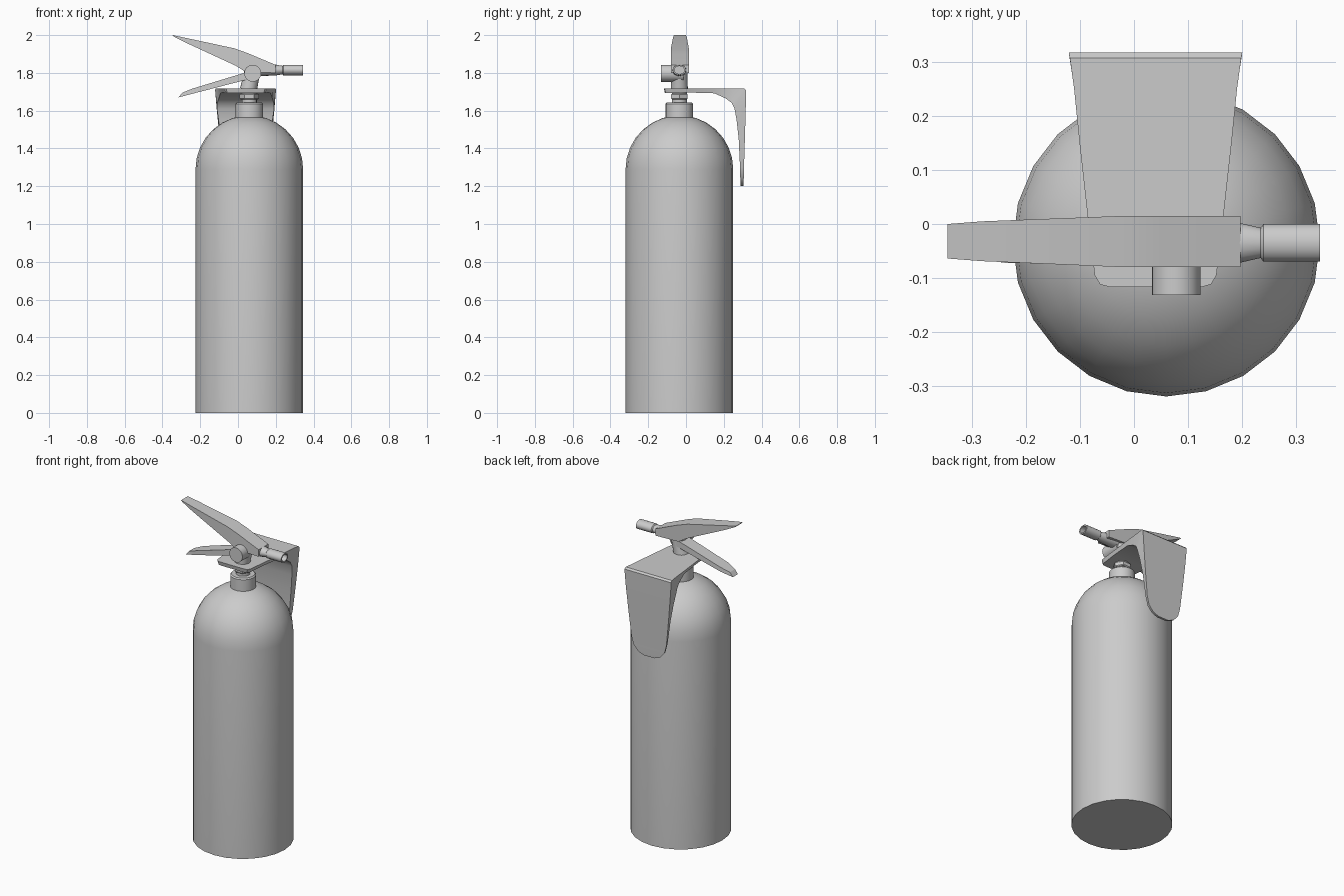
import bpy, bmesh, math
from mathutils import Vector, Matrix

CX, CY = 0.06, -0.035      # tank axis


def finish(name, bm, angle=35):
    bmesh.ops.recalc_face_normals(bm, faces=bm.faces)
    me = bpy.data.meshes.new(name)
    bm.to_mesh(me)
    bm.free()
    ob = bpy.data.objects.new(name, me)
    bpy.context.collection.objects.link(ob)
    bpy.ops.object.select_all(action='DESELECT')
    ob.select_set(True)
    bpy.context.view_layer.objects.active = ob
    bpy.ops.object.shade_smooth_by_angle(angle=math.radians(angle))
    return ob


def loft(name, rings, angle=35):
    """Skin a list of equal-length point rings and cap both ends."""
    bm = bmesh.new()
    vs = [[bm.verts.new(p) for p in r] for r in rings]
    n = len(vs[0])
    for a, b in zip(vs, vs[1:]):
        for i in range(n):
            j = (i + 1) % n
            bm.faces.new((a[i], a[j], b[j], b[i]))
    bm.faces.new(vs[0][::-1])
    bm.faces.new(vs[-1])
    return finish(name, bm, angle)


def lathe(name, profile, start, axis, n=24, angle=35, squash=1.0):
    """Turn (radius, distance) pairs about an axis."""
    rot = Vector((0, 0, 1)).rotation_difference(Vector(axis)).to_matrix().to_4x4()
    m = Matrix.Translation(start) @ rot
    rings = [[m @ Vector((r * squash * math.cos(2 * math.pi * i / n),
                          r * math.sin(2 * math.pi * i / n), d))
              for i in range(n)] for r, d in profile]
    return loft(name, rings, angle)


# tank with rounded shoulder
dome = [(0.285 * math.cos(t), 1.29 + 0.285 * math.sin(t))
        for t in [math.radians(a) for a in range(0, 85, 12)]]
lathe("tank", [(0.285, 0)] + dome, (CX, CY, 0), (0, 0, 1))

# neck collar, stem and hex nut
lathe("neck_collar", [(0.073, 1.54), (0.073, 1.636), (0.066, 1.643)], (CX, CY, 0), (0, 0, 1))
lathe("neck_stem", [(0.04, 1.63), (0.04, 1.72)], (CX, CY, 0), (0, 0, 1), 16)
lathe("neck_nut", [(0.046, 1.66), (0.051, 1.665), (0.051, 1.685), (0.046, 1.69)],
      (CX, CY, 0), (0, 0, 1), 6, 20)

# wall bracket: (outer y, outer z, inner y, inner z, half width)
rows = [(-0.117, 1.718, -0.112, 1.694, 0.085),
        (-0.112, 1.718, -0.108, 1.694, 0.103),
        (-0.095, 1.718, -0.093, 1.694, 0.113),
        (-0.07, 1.718, -0.07, 1.694, 0.116),
        (0.015, 1.718, 0.015, 1.696, 0.126),
        (0.15, 1.718, 0.15, 1.692, 0.141),
        (0.25, 1.718, 0.21, 1.665, 0.151),
        (0.308, 1.718, 0.243, 1.64, 0.159),
        (0.318, 1.708, 0.257, 1.61, 0.161),
        (0.316, 1.60, 0.268, 1.55, 0.152),
        (0.312, 1.46, 0.279, 1.45, 0.138),
        (0.307, 1.30, 0.286, 1.30, 0.120),
        (0.306, 1.25, 0.287, 1.25, 0.106),
        (0.305, 1.215, 0.289, 1.215, 0.075),
        (0.304, 1.20, 0.290, 1.20, 0.035)]
BX = 0.04
loft("wall_bracket",
     [[(BX - w, yo, zo), (BX + w, yo, zo),
       (BX + w * 0.94, yi, zi), (BX - w * 0.94, yi, zi)]
      for yo, zo, yi, zi, w in rows], 30)

# valve body and pressure gauge
lathe("valve_body", [(0.045, 0), (0.043, 0.05), (0.043, 0.11)],
      (0.055, CY, 1.71), (0.22, 0, 1), 20)
lathe("pressure_gauge", [(0.045, 0), (0.045, 0.12)], (0.078, -0.132, 1.798), (0, 1, 0), 24)


def lever(name, sections):
    """Box lever from (top x, top z, bottom x, bottom z, front y, back y)."""
    return loft(name, [[(xt, f, zt), (xt, b, zt), (xb, b, zb), (xb, f, zb)]
                       for xt, zt, xb, zb, f, b in sections], 20)


# squeeze lever above, carrying handle below
lever("squeeze_lever", [(-0.346, 2.0, -0.34, 1.992, -0.064, 0.0),
                        (-0.28, 1.986, -0.27, 1.957, -0.069, 0.005),
                        (-0.02, 1.93, -0.01, 1.837, -0.08, 0.015),
                        (0.05, 1.905, 0.04, 1.805, -0.08, 0.015),
                        (0.198, 1.843, 0.198, 1.80, -0.08, 0.015)])
lever("carry_handle", [(-0.295, 1.695, -0.315, 1.67, -0.06, -0.01),
                       (-0.24, 1.717, -0.24, 1.69, -0.072, 0.005),
                       (-0.01, 1.787, 0.0, 1.752, -0.076, 0.007),
                       (0.07, 1.81, 0.07, 1.77, -0.076, 0.007)])

# discharge nozzle with a recessed mouth
lathe("nozzle", [(0.04, 0), (0.036, 0.09), (0.028, 0.125), (0.035, 0.13),
                 (0.035, 0.235), (0.026, 0.235), (0.026, 0.19)],
      (0.11, CY, 1.815), (1, 0, 0), 16, 35, 0.8)
